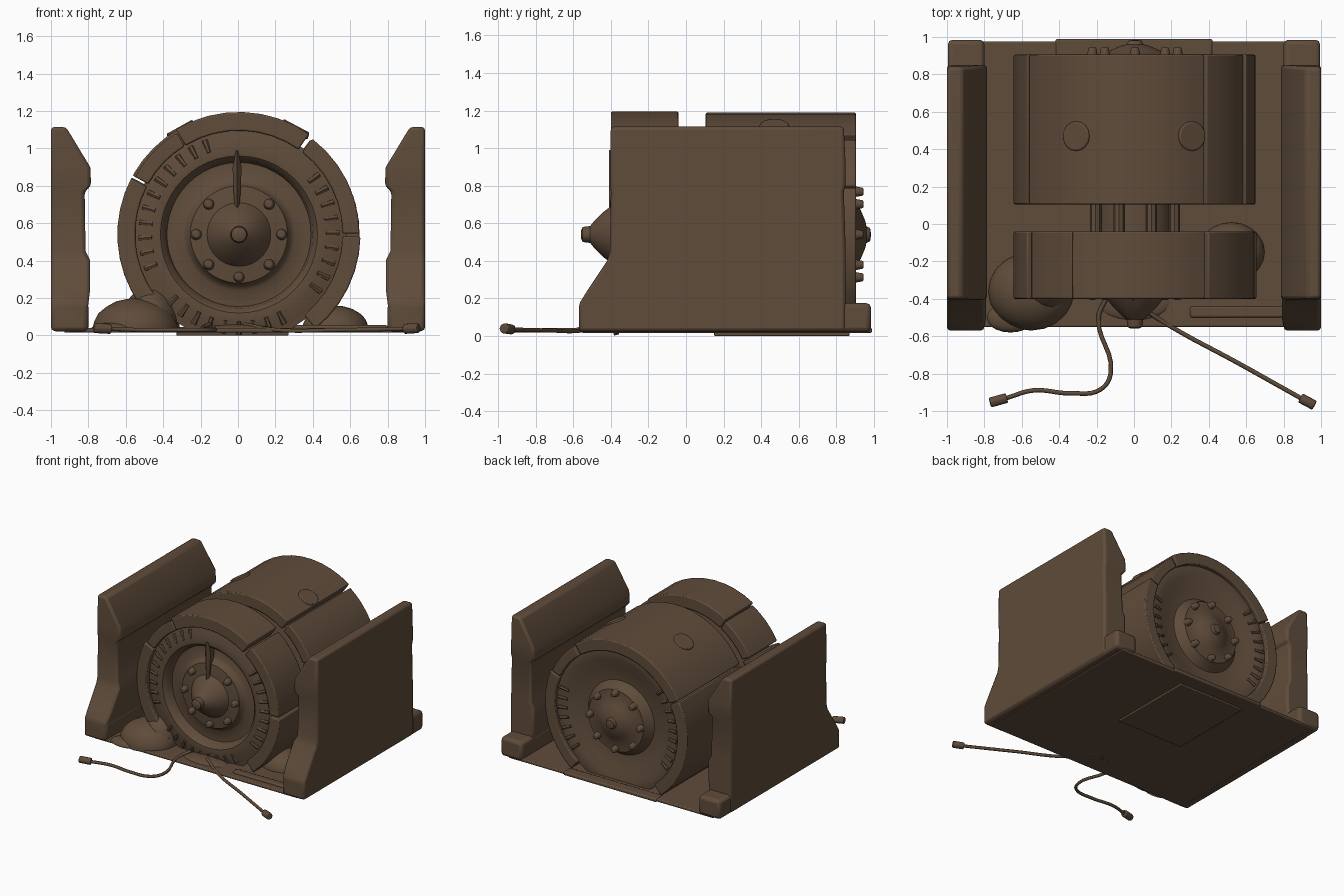
import bpy, bmesh, math
from mathutils import Vector, Matrix

if "Cube" in bpy.data.objects:
    bpy.data.objects.remove(bpy.data.objects["Cube"])

brown = bpy.data.materials.new("dark_brown")
brown.use_nodes = True
color = (0.115, 0.072, 0.043, 1)
brown.diffuse_color = color
brown.node_tree.nodes["Principled BSDF"].inputs["Base Color"].default_value = color

AXLE = Vector((0.005, 0, 0.54))


def finish(name, bm, bevel=0.0, angle=35):
    bmesh.ops.recalc_face_normals(bm, faces=bm.faces)
    mesh = bpy.data.meshes.new(name)
    bm.to_mesh(mesh)
    bm.free()
    mesh.materials.append(brown)
    obj = bpy.data.objects.new(name, mesh)
    bpy.context.collection.objects.link(obj)
    if bevel:
        mod = obj.modifiers.new("bevel", "BEVEL")
        mod.width, mod.segments, mod.limit_method = bevel, 2, "ANGLE"
    bpy.ops.object.select_all(action="DESELECT")
    obj.select_set(True)
    bpy.context.view_layer.objects.active = obj
    bpy.ops.object.shade_smooth_by_angle(angle=math.radians(angle))
    return obj


def around(r, degrees, y):
    a = math.radians(degrees)
    return AXLE + Vector((r * math.cos(a), y, r * math.sin(a)))


def loft(name, rings, bevel=0.0, angle=35, closed=False):
    """Skin a list of point rings; cap the ends unless closed."""
    bm = bmesh.new()
    rows = [[bm.verts.new(p) for p in ring] for ring in rings]
    n = len(rows[0])
    for a, b in zip(rows, rows[1:] + (rows[:1] if closed else [])):
        for i in range(n):
            bm.faces.new((a[i], a[(i + 1) % n], b[(i + 1) % n], b[i]))
    if not closed:
        bm.faces.new(rows[0])
        bm.faces.new(rows[-1])
    return finish(name, bm, bevel, angle)


def box(name, lo, hi, bevel=0.015):
    rings = [[(lo[0], lo[1], z), (hi[0], lo[1], z), (hi[0], hi[1], z), (lo[0], hi[1], z)]
             for z in (lo[2], hi[2])]
    return loft(name, rings, bevel)


def lathe(name, profile, steps=48):
    """Turn (radius, y) points about the axle and trim below the floor."""
    rings = [[around(max(r, 0.002), 360 * i / steps, y) for i in range(steps)] for r, y in profile]
    obj = loft(name, rings, angle=40)
    bm = bmesh.new()
    bm.from_mesh(obj.data)
    bmesh.ops.bisect_plane(bm, geom=bm.verts[:] + bm.edges[:] + bm.faces[:],
                           plane_co=(0, 0, 0.025), plane_no=(0, 0, 1), clear_inner=True)
    bm.to_mesh(obj.data)
    bm.free()


def tread_plate(name, start, end, outer, y0, y1):
    steps = max(3, round((end - start) / 8))
    rings = []
    for i in range(steps + 1):
        a = start + (end - start) * i / steps
        rings.append([around(0.555, a, y0), around(outer, a, y0),
                      around(outer, a, y1), around(0.555, a, y1)])
    loft(name, rings, 0.008)


def rod(name, start, end, r0, r1, sides=10, bevel=0.0):
    start, end = Vector(start), Vector(end)
    turn = (end - start).to_track_quat("Z", "Y")
    rings = []
    for p, r in ((start, r0), (end, r1)):
        rings.append([p + turn @ Vector((r * math.cos(t), r * math.sin(t), 0))
                      for t in (math.tau * i / sides for i in range(sides))])
    loft(name, rings, bevel)


def mound(name, center, size):
    bm = bmesh.new()
    bmesh.ops.create_icosphere(bm, subdivisions=3, radius=1,
                               matrix=Matrix.Translation(center) @ Matrix.Diagonal((*size, 1)))
    bmesh.ops.bisect_plane(bm, geom=bm.verts[:] + bm.edges[:] + bm.faces[:],
                           plane_co=(0, 0, 0.025), plane_no=(0, 0, 1), clear_inner=True)
    finish(name, bm)


# Floor slab and the shallow plate under it
box("floor_slab", (-0.93, -0.55, 0.015), (0.93, 0.975, 0.04), 0.008)
box("under_plate", (-0.33, 0.15, 0), (0.27, 0.87, 0.03), 0.005)
box("rear_floor_lip", (-0.42, 0.9, 0.015), (0.42, 0.99, 0.045), 0.01)
box("front_floor_lip", (0.3, -0.5, 0.03), (0.8, -0.44, 0.055), 0.01)

# Side walls, stacked panels leaning in at the top, with a foot rail each
levels = [(0.025, 0.82, -0.57, 0.85), (0.17, 0.80, -0.57, 0.85), (0.25, 0.79, -0.52, 0.85),
          (0.40, 0.79, -0.42, 0.85), (0.45, 0.815, -0.405, 0.85), (0.77, 0.82, -0.40, 0.84),
          (0.80, 0.785, -0.405, 0.85), (0.90, 0.79, -0.405, 0.85), (1.115, 0.92, -0.40, 0.84)]
for side, s in (("right", -1), ("left", 1)):
    rings = [[(s * xi, yf, z), (s, yf, z), (s, yb, z), (s * xi, yb, z)] for z, xi, yf, yb in levels]
    loft(side + "_wall", rings, 0.018)
    xs = sorted((s * 0.80, s * 0.995))
    box(side + "_foot_rail", (xs[0], -0.57, 0.02), (xs[1], 0.985, 0.175), 0.025)

# Front wheel: sidewall, dish and pointed hub
lathe("front_wheel_core", [
    (0, -0.06), (0.55, -0.06), (0.575, -0.07), (0.575, -0.36), (0.54, -0.365), (0.48, -0.39),
    (0.42, -0.385), (0.395, -0.36), (0.385, -0.31), (0.30, -0.31), (0.275, -0.33),
    (0.26, -0.36), (0.17, -0.37), (0.15, -0.40), (0.12, -0.44), (0.07, -0.49),
    (0.045, -0.51), (0.04, -0.55), (0.02, -0.56), (0, -0.56)])
# Rear wheel: long drum with a shallow bowl and hub
lathe("rear_wheel_core", [
    (0, 0.12), (0.55, 0.12), (0.575, 0.13), (0.575, 0.87), (0.54, 0.875), (0.48, 0.87),
    (0.40, 0.84), (0.30, 0.83), (0.275, 0.86), (0.25, 0.90), (0.17, 0.905),
    (0.13, 0.93), (0.07, 0.955), (0.045, 0.96), (0.035, 0.98), (0, 0.985)])
lathe("axle", [(0, -0.1), (0.2, -0.1), (0.2, 0.16), (0, 0.16)], 32)

# Curved tread plates with narrow gaps
for a, b, r in ((-51, -1, 0.65), (0.5, 52.5, 0.645), (55, 121, 0.655), (121.5, 151, 0.635),
                (152.5, 231, 0.65)):
    tread_plate("front_tread_plate", a, b, r, -0.40, -0.04)
for a, b, r in ((-51, 23, 0.645), (24, 53, 0.635), (55, 151, 0.65), (152, 231, 0.65)):
    tread_plate("rear_tread_plate", a, b, r, 0.105, 0.905)

# Wheel bolts on the outer faces and in the gap between the wheels
for i in range(8):
    a = 45 * i
    if i != 2:
        rod("front_bolt", around(0.228, a, -0.34), around(0.228, a, -0.405), 0.036, 0.022, 8, 0.008)
    rod("rear_bolt", around(0.228, a, 0.87), around(0.228, a, 0.945), 0.036, 0.022, 8, 0.008)
    rod("inner_bolt", around(0.228, a + 22, -0.07), around(0.228, a + 22, 0.13), 0.03, 0.03, 8)

# Sidewall lugs
for a in [*range(-35, 40, 9), *range(110, 205, 9), *range(225, 300, 9)]:
    rod("front_sidewall_lug", around(0.465, a, -0.388), around(0.535, a, -0.37), 0.012, 0.016, 6)
for a in [*range(-40, 20, 9), *range(140, 215, 9)]:
    rod("rear_sidewall_lug", around(0.465, a, 0.868), around(0.535, a, 0.877), 0.012, 0.016, 6)

# Bent shard standing on the front hub
shard = [(0.14, 0.012), (0.25, 0.02), (0.36, 0.024), (0.45, 0.006)]
loft("hub_shard", [[AXLE + Vector((x - 0.01, y, z)) for x, y in
                    ((-w, -0.385), (0, -0.41), (w, -0.385), (0, -0.3))] for z, w in shard])

# Round caps on the rear drum
for a in (62, 119):
    rod("drum_cap", around(0.62, a, 0.47), around(0.658, a, 0.47), 0.085, 0.078, 16, 0.006)

# Heaped earth beside the wheels
mound("right_front_mound", (-0.55, -0.36, 0.03), (0.23, 0.21, 0.17))
mound("right_inner_mound", (-0.47, -0.28, 0.03), (0.16, 0.2, 0.24))
mound("right_low_mound", (-0.66, -0.5, 0.03), (0.13, 0.08, 0.04))
mound("left_mound", (0.52, -0.15, 0.03), (0.18, 0.16, 0.13))
mound("front_center_mound", (0, -0.42, 0.03), (0.2, 0.1, 0.03))


# Loose cables with end plugs
def cable(name, points, plug_end):
    curve = bpy.data.curves.new(name, "CURVE")
    curve.dimensions = "3D"
    curve.bevel_depth, curve.bevel_resolution, curve.use_fill_caps = 0.012, 1, True
    curve.resolution_u = 6
    spline = curve.splines.new("BEZIER")
    spline.bezier_points.add(len(points) - 1)
    for bp, p in zip(spline.bezier_points, points):
        bp.co = p
        bp.handle_left_type = bp.handle_right_type = "AUTO"
    curve.materials.append(brown)
    bpy.context.collection.objects.link(bpy.data.objects.new(name, curve))
    rod(name + "_plug", points[-1], plug_end, 0.028, 0.028, 8, 0.006)


cable("right_cable", [(-0.15, -0.40, 0.06), (-0.19, -0.5, 0.04), (-0.125, -0.8, 0.03),
                      (-0.18, -0.885, 0.03), (-0.34, -0.905, 0.03), (-0.54, -0.89, 0.03),
                      (-0.68, -0.93, 0.035)], (-0.77, -0.955, 0.04))
cable("left_cable", [(0.03, -0.44, 0.06), (0.2, -0.55, 0.03), (0.55, -0.74, 0.03),
                     (0.89, -0.93, 0.035)], (0.965, -0.97, 0.04))
